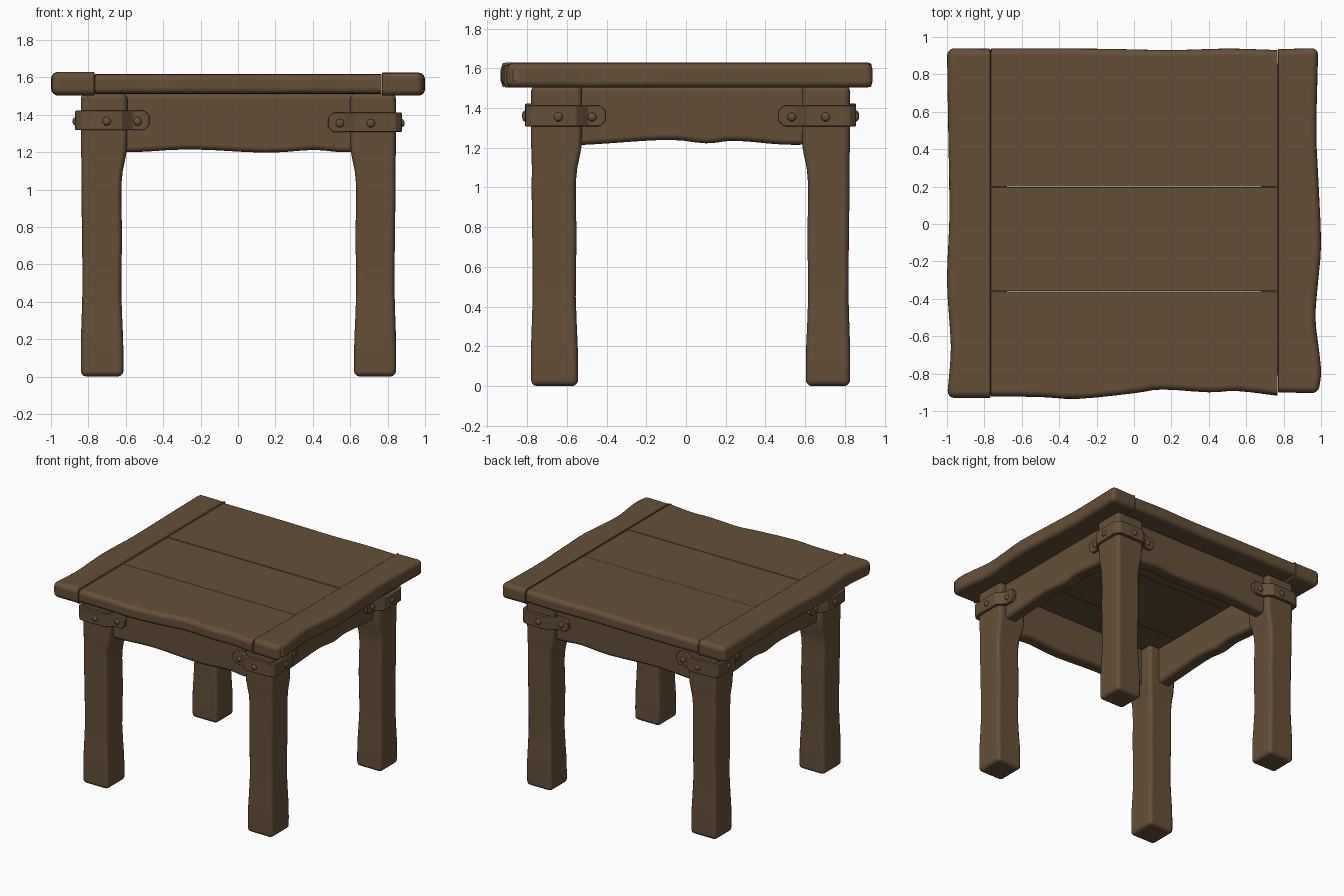
import bpy, bmesh, math
from mathutils import Vector, Matrix

if "Cube" in bpy.data.objects:
    bpy.data.objects.remove(bpy.data.objects["Cube"])

wood = bpy.data.materials.new("dark brown wood")
wood.diffuse_color = (0.130, 0.078, 0.038, 1)
wood.use_nodes = True
wood.node_tree.nodes["Principled BSDF"].inputs["Base Color"].default_value = wood.diffuse_color


def finish(name, bm, bevel=0.0, segs=3, limit='ANGLE', solid=0.0):
    """Turn a bmesh into a smooth shaded object with optional thickness and bevel."""
    bmesh.ops.recalc_face_normals(bm, faces=bm.faces)
    me = bpy.data.meshes.new(name)
    bm.to_mesh(me)
    bm.free()
    ob = bpy.data.objects.new(name, me)
    bpy.context.collection.objects.link(ob)
    me.materials.append(wood)
    bpy.ops.object.select_all(action='DESELECT')
    ob.select_set(True)
    bpy.context.view_layer.objects.active = ob
    bpy.ops.object.shade_smooth_by_angle(angle=math.radians(35))
    if solid:
        m = ob.modifiers.new("thickness", 'SOLIDIFY')
        m.thickness, m.offset = solid, 0
    if bevel:
        m = ob.modifiers.new("soft edges", 'BEVEL')
        m.width, m.segments, m.limit_method = bevel, segs, limit
        m.angle_limit = math.radians(35)
        m.harden_normals = True
    return ob


def curve(pts, n=3):
    """Smooth line through the given points."""
    p = [Vector(q) for q in pts]
    p = [2 * p[0] - p[1]] + p + [2 * p[-1] - p[-2]]
    out = []
    for i in range(1, len(p) - 2):
        a, b, c, d = p[i - 1:i + 3]
        for k in range(n):
            t = k / n
            out.append(0.5 * (2 * b + (c - a) * t + (2 * a - 5 * b + 4 * c - d) * t ** 2
                              + (3 * b - a - 3 * c + d) * t ** 3))
    return out + [p[-2]]


def prism(name, outline, depth, place, bevel, joint=None):
    """Extrude a flat outline; edges on a joint get only a fine bevel."""
    bm = bmesh.new()
    lo, hi = [[bm.verts.new(place(u, v, w)) for u, v in outline] for w in depth]
    n = len(outline)
    bm.faces.new(lo)
    bm.faces.new(hi)
    for i in range(n):
        bm.faces.new((lo[i], lo[(i + 1) % n], hi[(i + 1) % n], hi[i]))
    bmesh.ops.recalc_face_normals(bm, faces=bm.faces)
    weight = bm.edges.layers.float.new("bevel_weight_edge")
    for e in bm.edges:
        if e.calc_face_angle(0) > 0.6:
            on_joint = joint and any(all(abs(v.co[ax] - val) < 0.006 for v in e.verts)
                                     for ax, val in joint)
            e[weight] = 0.14 if on_joint else 1
    return finish(name, bm, bevel, 4, 'WEIGHT')


def flat(u, v, w):
    return (u, v, w)


# --- table top: two end boards and three planks ---
left = curve([(-1, .94), (-.995, .6), (-.988, .2), (-.988, 0), (-1, -.3), (-.985, -.55), (-.98, -.7), (-1, -.93)])
prism("left_end_board", left + [(-.768, -.93), (-.768, .937)], (1.502, 1.63), flat, .04, [(0, -.768)])
right = curve([(.985, .94), (.975, .5), (.985, .25), (1, -.1), (.985, -.3), (.97, -.5), (.99, -.68), (1, -.8), (.985, -.905)])
prism("right_end_board", right + [(.77, -.9), (.77, .935)], (1.502, 1.625), flat, .04, [(0, .77)])

ends = [(0, -.766), (0, .768)]
front = curve([(-.766, -.922), (-.5, -.925), (-.3, -.935), (0, -.905), (.15, -.885), (.4, -.9), (.55, -.893), (.768, -.918)])
back = curve([(.768, .93), (.5, .938), (.2, .93), (-.2, .937), (-.766, .938)])
prism("front_plank", front + [(.768, -.361), (-.766, -.361)], (1.512, 1.617), flat, .035, ends + [(1, -.361)])
prism("middle_plank", [(-.766, -.359), (.768, -.359), (.768, .198), (-.766, .198)], (1.512, 1.616), flat, .035,
      ends + [(1, -.359), (1, .198)])
prism("back_plank", back + [(-.766, .2), (.768, .2)], (1.512, 1.618), flat, .035, ends + [(1, .2)])

# --- aprons with wavy lower edges ---
wave_x = [(-.68, 1.205), (-.55, 1.2), (-.25, 1.215), (.15, 1.197), (.4, 1.212), (.55, 1.2), (.68, 1.205)]
wave_y = [(-.66, 1.218), (-.5, 1.215), (-.1, 1.24), (.1, 1.222), (.25, 1.235), (.5, 1.215), (.7, 1.22)]
for name, a, b in (("front_apron", -.73, -.62), ("back_apron", .665, .775)):
    prism(name, curve(wave_x) + [(.68, 1.515), (-.68, 1.515)], (a, b), lambda u, v, w: (u, w, v), .03)
for name, a, b in (("left_apron", -.79, -.68), ("right_apron", .68, .79)):
    prism(name, curve(wave_y) + [(.7, 1.515), (-.66, 1.515)], (a, b), lambda u, v, w: (w, u, v), .03)


# --- legs: square posts whose edges wander a little ---
# height, shift of outer edge, shift of inner edge
shape = [(0, 0, 0), (.2, 0, .002), (.45, -.008, .012), (.75, -.006, .008),
         (.98, -.003, .012), (1.1, -.004, .004), (1.2, -.001, -.016), (1.35, 0, -.02), (1.515, 0, -.02)]


def leg(name, sx, sy, ox, ix, oy, iy):
    bm = bmesh.new()
    rings = []
    for z, o, i in curve(shape, 2):
        x0, x1, y0, y1 = ox + o, ix + i, oy + o, iy + i
        rings.append([bm.verts.new((sx * x, sy * y, z)) for x, y in ((x0, y0), (x1, y0), (x1, y1), (x0, y1))])
    for a, b in zip(rings, rings[1:]):
        for k in range(4):
            bm.faces.new((a[k], a[(k + 1) % 4], b[(k + 1) % 4], b[k]))
    bm.faces.new(rings[0])
    bm.faces.new(rings[-1])
    finish(name, bm, .03)


# --- iron-style strap around each outer corner, ears bent in to the aprons ---
def strap(name, sx, sy, ox, ix, oy, iy, z):
    ax, ay, out = .79 + .016, oy - .05 + .016, .016
    half = [(ix - .138, ay, .026), (ix - .11, ay, .052), (ix - .045, ay, .052), (ix + .015, oy + out, .052),
            (ox - .04, oy + out, .052), (ox - .008, oy + out - .003, .052)]
    other = [(ox + out - .003, oy - .008, .052), (ox + out, oy - .04, .052), (ox + out, iy + .015, .052),
             (ax, iy - .045, .052), (ax, iy - .11, .052), (ax, iy - .138, .026)]
    bm = bmesh.new()
    cols = [[bm.verts.new((sx * x, sy * y, z + s * h)) for s in (-1, 1)] for x, y, h in half + other]
    for a, b in zip(cols, cols[1:]):
        bm.faces.new((a[0], b[0], b[1], a[1]))
    finish(name, bm, .006, 2, solid=.03)
    # bolt heads, two on each face
    bm = bmesh.new()
    spots = [(ix - .075, ay + .015, 1), (ix + .09, oy + out + .015, 1),
             (ax + .015, iy - .07, 0), (ox + out + .015, iy + .1, 0)]
    for x, y, on_y in spots:
        size = (.023, .014, .023) if on_y else (.014, .023, .023)
        m = Matrix.Translation((sx * x, sy * y, z - .005)) @ Matrix.Diagonal((*size, 1))
        if on_y:
            m = m @ Matrix.Rotation(math.pi / 2, 4, 'X')
        else:
            m = m @ Matrix.Rotation(math.pi / 2, 4, 'Y')
        bmesh.ops.create_uvsphere(bm, u_segments=10, v_segments=8, radius=1, matrix=m)
    finish(name + "_bolts", bm)


for side, sx, ox, ix, z in (("left", -1, .84, .612, 1.37), ("right", 1, .845, .62, 1.36)):
    for end, sy, oy, iy in (("front", -1, .78, .543), ("back", 1, .826, .603)):
        leg(f"{end}_{side}_leg", sx, sy, ox, ix, oy, iy)
        strap(f"{end}_{side}_strap", sx, sy, ox, ix, oy, iy, z)
